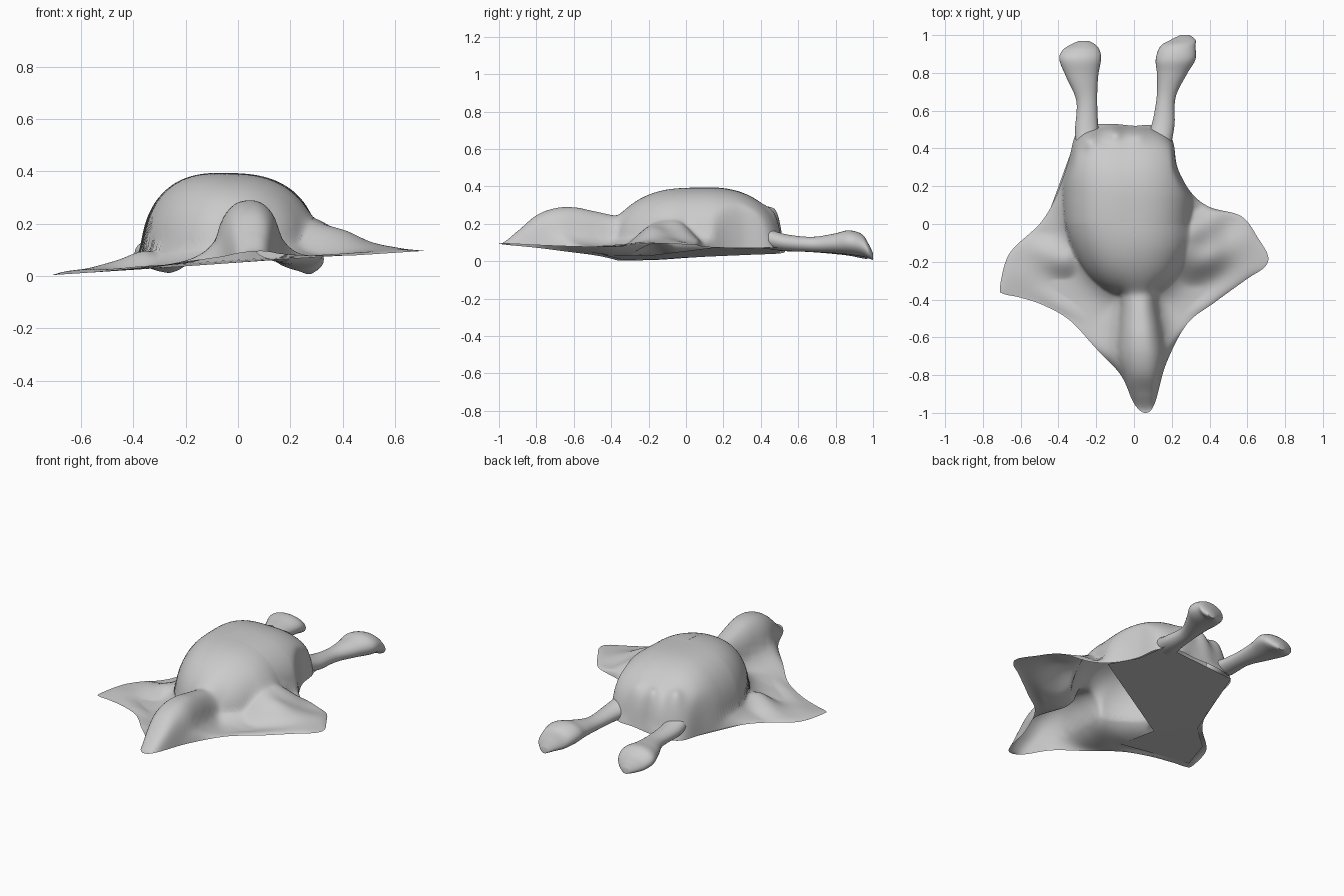
import bpy, bmesh, math
from mathutils import Vector

if "Cube" in bpy.data.objects:
    bpy.data.objects.remove(bpy.data.objects["Cube"])

CENTRE = Vector((0.0, -0.05))


def finish(name, bm, angle=60):
    bmesh.ops.recalc_face_normals(bm, faces=bm.faces)
    me = bpy.data.meshes.new(name)
    bm.to_mesh(me)
    bm.free()
    ob = bpy.data.objects.new(name, me)
    bpy.context.collection.objects.link(ob)
    bpy.ops.object.select_all(action='DESELECT')
    ob.select_set(True)
    bpy.context.view_layer.objects.active = ob
    bpy.ops.object.shade_smooth_by_angle(angle=math.radians(angle))
    return ob


def spline(p0, p1, p2, p3, t):
    # Catmull-Rom point between p1 and p2
    return 0.5 * (2*p1 + (p2-p0)*t + (2*p0-5*p1+4*p2-p3)*t*t + (3*p1-p0-3*p2+p3)*t**3)


def curve(table, v):
    # smooth value read from an evenly progressing table
    if v <= table[0][0]:
        return table[0][1]
    for i in range(len(table) - 1):
        (a, fa), (b, fb) = table[i:i+2]
        if v <= b:
            before = table[max(0, i-1)][1]
            after = table[min(len(table)-1, i+2)][1]
            return spline(before, fa, fb, after, (v - a)/(b - a))
    return table[-1][1]


def rim_height(x, y):
    return 0.05 + 0.065*x + 0.04*max(0.0, -y - 0.4)/0.6 + 0.02*max(0.0, y)


def dome(x, y):
    # egg-shaped shell, narrow at the front, steep at the rear, with a flared foot
    rx = 0.34 * (1.0 + 0.08*max(-1, min(1, (y - 0.05)/0.45)))
    cx = -0.033 - 0.06*max(0, y - 0.15) + 0.10*max(0, -y)
    e = 2.3 + 0.6*max(0, min(1, y/0.4))
    r = (abs((x - cx)/rx)**e + abs((y - 0.065)/0.455)**e)**(1/e)
    top = 0.345 - 0.09*(x + 0.04)
    h = top * max(0.0, 1 - r**2.7)**(1/2.3)
    if y > 0.15:
        h *= 1 - 0.7*(y - 0.15)**2
    foot = 0.085 * math.exp(-max(0.0, r - 0.95)*6.5)
    return h, foot


HEAD_H = [(-1.0, 0.0), (-0.9, 0.075), (-0.8, 0.165), (-0.7, 0.21), (-0.6, 0.222),
          (-0.5, 0.21), (-0.4, 0.195), (-0.3, 0.18), (-0.2, 0.15)]
HEAD_W = [(-1.0, 0.06), (-0.85, 0.10), (-0.7, 0.130), (-0.55, 0.118), (-0.4, 0.105),
          (-0.25, 0.14)]


def head(x, y):
    if y > 0:
        return 0.0
    u = abs(x - (0.025 - 0.05*(y + 0.4))) / curve(HEAD_W, y)
    if u < 0.94:
        body = (1 - u**2.4)**0.5
    else:
        body = (1 - 0.94**2.4)**0.5*math.exp(-(u - 0.94)*2.4)
    return curve(HEAD_H, y) * body


def flipper(x, y):
    if x > 0:
        crest, width = -0.10 - 0.1*(x - 0.3), 0.17
        h = curve([(0.2, 0.18), (0.3, 0.15), (0.4, 0.10), (0.5, 0.045), (0.6, 0.02),
                   (0.7, 0.005)], x)
    else:
        crest, width = -0.13 + 0.3*(x + 0.35), 0.13
        h = curve([(-0.7, 0.01), (-0.55, 0.02), (-0.45, 0.035), (-0.35, 0.07)], x)
    fold = 0.010*math.sin(28*(y - 0.5*abs(x)))*math.exp(-((abs(x) - 0.4)/0.15)**2)
    return max(0.0, h*math.exp(-abs((y - crest)/width)**2.5) + fold)


# Lumpy folds at the tail: x, y, radius, lift
FOLDS = [(-.24, .45, .05, .05), (-.10, .49, .045, .06), (.02, .48, .05, .03)]


def height(x, y):
    h, foot = dome(x, y)
    z = sum(v**6 for v in (h, foot, head(x, y), flipper(x, y)))**(1/6)
    for fx, fy, r, lift in FOLDS:
        z += lift*math.exp(-((x - fx)**2 + (y - fy)**2)/(r*r))
    return z


# Draped skin: shell, head and front flippers in one open surface
outline = [Vector(p) for p in (
    (0, .52), (-.12, .53), (-.24, .52), (-.31, .47), (-.35, .32), (-.42, .13), (-.5, 0),
    (-.63, -.12), (-.68, -.2), (-.71, -.34), (-.69, -.37), (-.6, -.39), (-.48, -.43),
    (-.34, -.51), (-.2, -.66), (-.07, -.8), (0, -.95), (.06, -1), (.11, -.95), (.17, -.74),
    (.28, -.53), (.42, -.42), (.6, -.29), (.69, -.23), (.71, -.17), (.66, -.08), (.57, .04),
    (.4, .09), (.3, .17), (.23, .3), (.2, .45), (.1, .52))]
n = len(outline)
rim = [spline(outline[i-1], outline[i], outline[(i+1) % n], outline[(i+2) % n], k/8)
       for i in range(n) for k in range(8)]
bm = bmesh.new()
RINGS = 80
rings = []
for i in range(1, RINGS + 1):
    t = 1 - (1 - i/RINGS)**1.2
    ring = []
    for p in rim:
        q = CENTRE + (p - CENTRE)*t
        z = rim_height(*q) + height(*q)*(1 - t**40)
        ring.append(bm.verts.new((q.x, q.y, z)))
    rings.append(ring)
top = bm.verts.new((*CENTRE, rim_height(*CENTRE) + height(*CENTRE)))
m = len(rim)
for j in range(m):
    k = (j + 1) % m
    bm.faces.new((top, rings[0][j], rings[0][k]))
    for a, b in zip(rings, rings[1:]):
        bm.faces.new((a[j], b[j], b[k], a[k]))
finish("shell_skin", bm, 80)

# Flat belly patch closing only the rear of the underside
bm = bmesh.new()
for patch in ([(.31, .14), (.22, .31), (.19, .50), (-.29, .50), (-.48, -.02), (-.32, -.21)],
              [(-.48, -.02), (-.62, -.14), (-.68, -.33), (-.28, -.45), (-.32, -.21)]):
    bm.faces.new([bm.verts.new((x, y, rim_height(x, y))) for x, y in patch])
finish("belly_patch", bm)


def leg(name, stations):
    # elliptical sections: y, x centre, half width, z centre, half height
    st = [Vector(s) for s in stations]
    st = [st[0]] + st + [st[-1]]
    sections = [spline(*st[i:i+4], k/6) for i in range(len(st) - 3) for k in range(6)]
    sections.append(st[-1])
    bm = bmesh.new()
    loops = []
    for y, x, w, z, h in sections:
        loops.append([bm.verts.new((x + w*math.cos(a), y, z + h*math.sin(a)))
                      for a in (2*math.pi*k/28 for k in range(28))])
    for a, b in zip(loops, loops[1:]):
        for k in range(28):
            bm.faces.new((a[k], b[k], b[(k+1) % 28], a[(k+1) % 28]))
    bm.faces.new(loops[0])
    bm.faces.new(loops[-1])
    finish(name, bm)


# Hind legs with broad paws
leg("right_hind_leg", [(.44, .13, .07, .12, .055), (.53, .155, .06, .10, .045),
    (.67, .17, .05, .09, .04), (.79, .2, .078, .095, .052), (.87, .22, .105, .10, .065),
    (.94, .232, .093, .085, .06), (.975, .26, .066, .055, .04), (1.0, .27, .025, .025, .018)])
leg("left_hind_leg", [(.42, -.24, .065, .12, .055), (.5, -.25, .062, .10, .045),
    (.65, -.25, .055, .09, .04), (.78, -.275, .085, .09, .05), (.87, -.285, .11, .09, .06),
    (.92, -.28, .098, .072, .052), (.95, -.27, .065, .05, .036), (.97, -.265, .025, .03, .018)])
